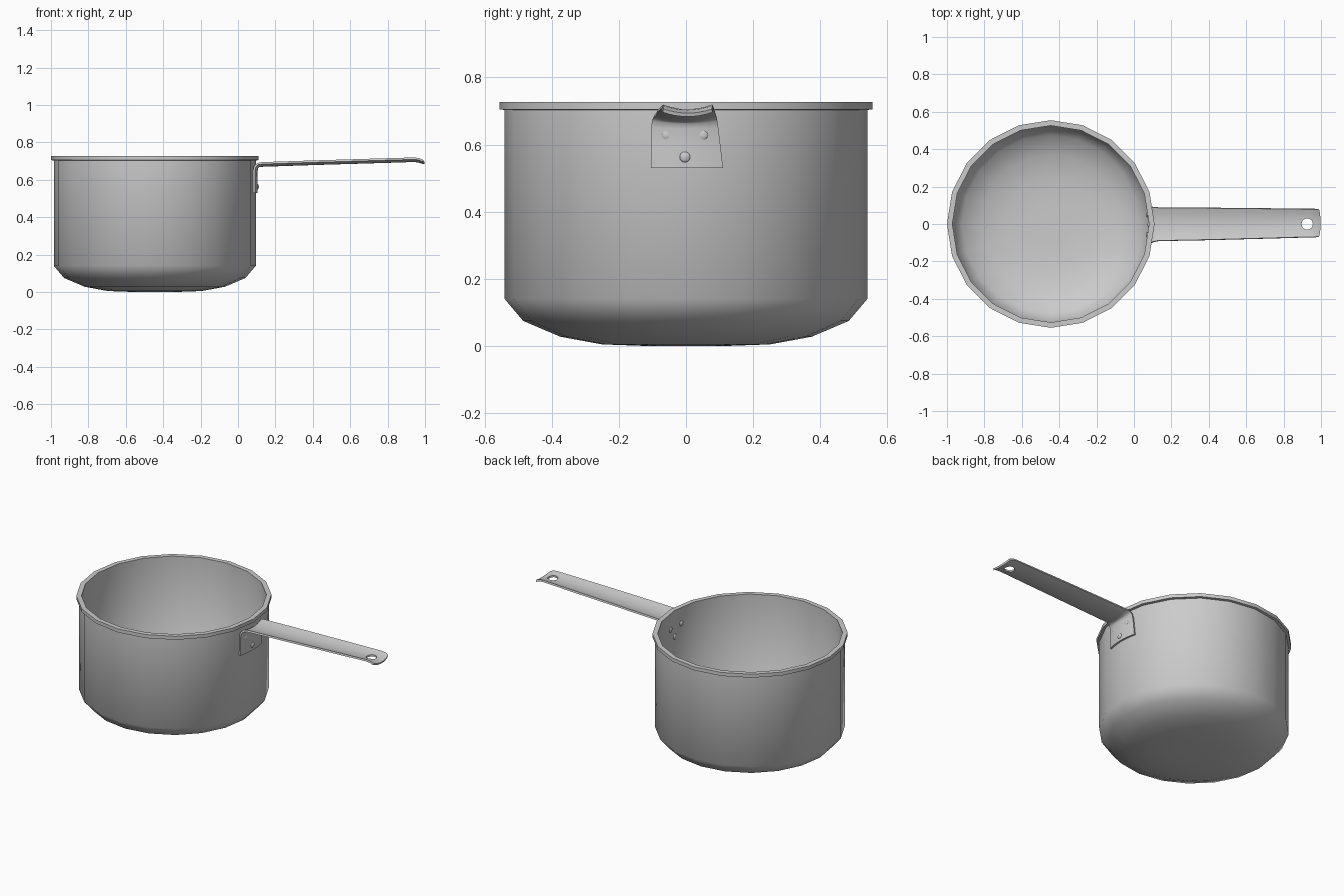
import bpy, bmesh, math
from mathutils import Vector

if "Cube" in bpy.data.objects:
    bpy.data.objects.remove(bpy.data.objects["Cube"])

CX = -0.445   # pot axis


def add_object(name, bm, angle=40):
    bmesh.ops.recalc_face_normals(bm, faces=bm.faces)
    me = bpy.data.meshes.new(name)
    bm.to_mesh(me)
    bm.free()
    ob = bpy.data.objects.new(name, me)
    bpy.context.collection.objects.link(ob)
    bpy.ops.object.select_all(action='DESELECT')
    ob.select_set(True)
    bpy.context.view_layer.objects.active = ob
    bpy.ops.object.shade_smooth_by_angle(angle=math.radians(angle))
    return ob


def lathe(name, profile, sides):
    bm = bmesh.new()
    rings = []
    for r, z in profile:
        if r == 0:
            rings.append([bm.verts.new((CX, 0, z))] * sides)
        else:
            rings.append([bm.verts.new((CX + r * math.cos(i * math.tau / sides),
                                        r * math.sin(i * math.tau / sides), z))
                          for i in range(sides)])
    for a, b in zip(rings, rings[1:]):
        for i in range(sides):
            j = (i + 1) % sides
            bm.faces.new(dict.fromkeys((a[i], a[j], b[j], b[i])))
    return add_object(name, bm, 45)


# Pot: outer skin, rolled rim, inner skin
lathe("pot", [(0, 0), (0.11, 0), (0.25, 0.005), (0.375, 0.028), (0.485, 0.075),
              (0.54, 0.14), (0.54, 0.703), (0.555, 0.705), (0.555, 0.727),
              (0.526, 0.727), (0.526, 0.145), (0.475, 0.086), (0.37, 0.04),
              (0.25, 0.017), (0.11, 0.012), (0, 0.012)], 20)

# Handle: curved sheet swept along a bent path (x, z, y min, y max)
path = [(0.085, 0.530, -0.103, 0.109), (0.085, 0.600, -0.102, 0.101),
        (0.086, 0.650, -0.102, 0.095), (0.091, 0.672, -0.100, 0.092),
        (0.105, 0.685, -0.095, 0.090), (0.130, 0.689, -0.090, 0.088),
        (0.400, 0.698, -0.085, 0.086), (0.700, 0.707, -0.077, 0.083),
        (0.940, 0.714, -0.070, 0.080), (0.968, 0.711, -0.070, 0.080),
        (0.988, 0.701, -0.068, 0.078)]
COLS = 8
bm = bmesh.new()
rows = []
for k, (x, z, y0, y1) in enumerate(path):
    p, n = path[max(k - 1, 0)], path[min(k + 1, len(path) - 1)]
    d = Vector((n[0] - p[0], 0, n[1] - p[1])).normalized()
    side = Vector((d.z, 0, -d.x))          # direction the middle bulges to
    row = []
    for c in range(COLS + 1):
        t = 2 * c / COLS - 1
        bulge = 0.014 * (1 - t * t)
        co = Vector((x, y0 + (y1 - y0) * c / COLS, z)) + side * bulge
        if k == len(path) - 1:
            co.x += 0.015 * (1 - t * t)    # rounded tip
        row.append(bm.verts.new(co))
    rows.append(row)
for a, b in zip(rows, rows[1:]):
    for c in range(COLS):
        bm.faces.new((a[c], a[c + 1], b[c + 1], b[c]))
handle = add_object("handle", bm)
sol = handle.modifiers.new("thickness", 'SOLIDIFY')
sol.thickness = 0.011
sol.offset = 0
bpy.ops.object.modifier_apply(modifier=sol.name)

# Hanging hole
bpy.ops.mesh.primitive_cylinder_add(vertices=20, radius=0.03, depth=0.2,
                                    location=(0.926, 0, 0.71))
cutter = bpy.context.object
cutter.name = "hole_cutter"
cutter.hide_render = True
cut = handle.modifiers.new("hole", 'BOOLEAN')
cut.operation = 'DIFFERENCE'
cut.solver = 'EXACT'
cut.object = cutter
bpy.ops.object.select_all(action='DESELECT')
handle.select_set(True)
bpy.context.view_layer.objects.active = handle
bpy.ops.object.modifier_apply(modifier=cut.name)
bpy.data.objects.remove(cutter)
bpy.ops.object.shade_smooth_by_angle(angle=math.radians(40))

# Rivets: domed heads outside and inside the wall
for i, (y, z) in enumerate([(-0.057, 0.628), (0.05, 0.628), (-0.003, 0.563)]):
    wall = 0.54 - abs(y) * math.tan(math.radians(9))
    for label, r in (("outer", wall + 0.009), ("inner", wall - 0.014)):
        bpy.ops.mesh.primitive_uv_sphere_add(segments=14, ring_count=8, radius=0.016,
                                             location=(CX + r, y, z))
        rivet = bpy.context.object
        rivet.name = f"rivet_{label}_{i + 1}"
        rivet.scale.x = 0.5
        bpy.ops.object.shade_smooth()
